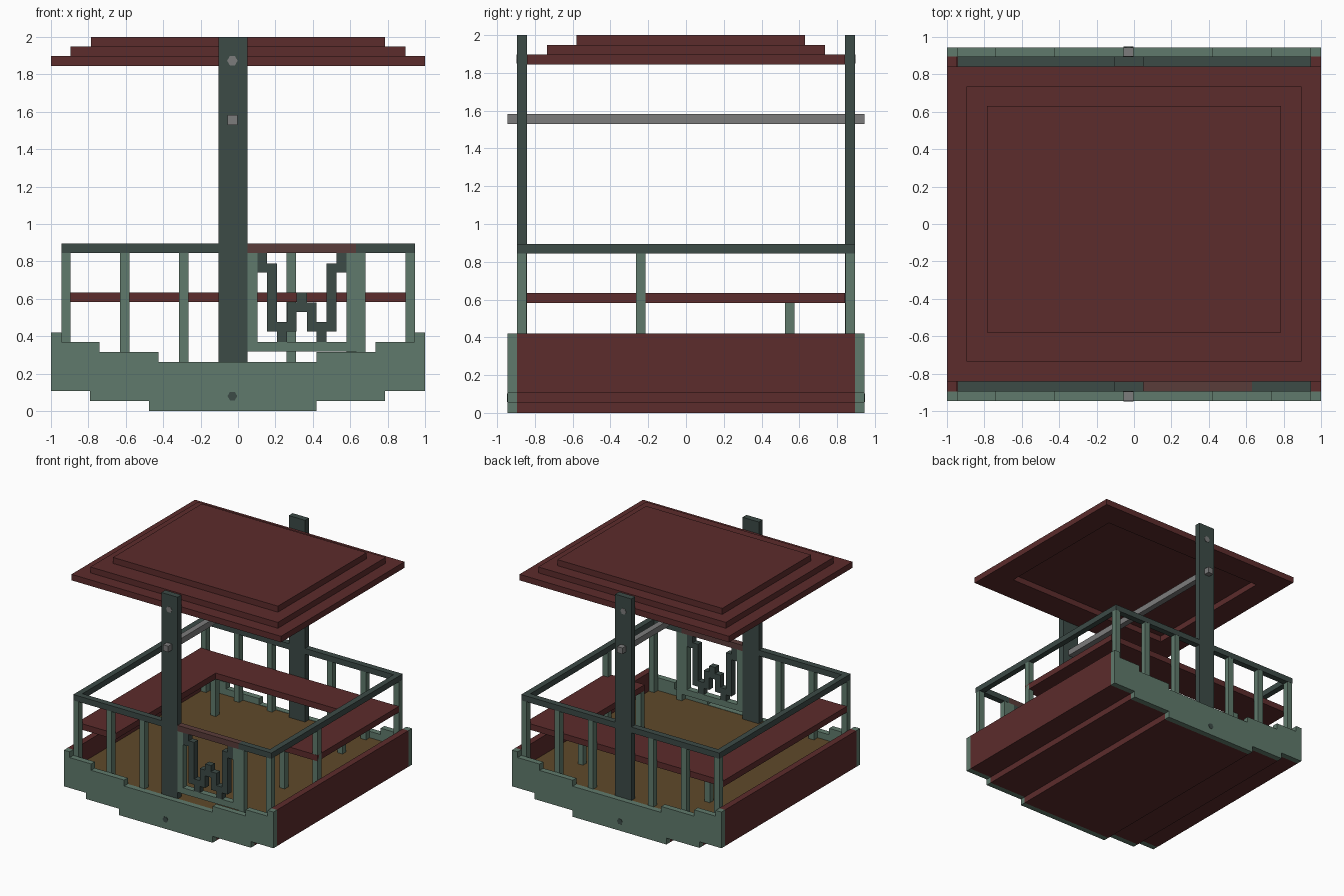
import bpy, bmesh, math
from mathutils import Matrix

cube = bpy.data.objects.get("Cube")
if cube:
    bpy.data.objects.remove(cube, do_unlink=True)


def material(name, rgb):
    m = bpy.data.materials.new(name)
    m.use_nodes = True
    col = (*rgb, 1.0)
    m.diffuse_color = col
    m.node_tree.nodes["Principled BSDF"].inputs["Base Color"].default_value = col
    return m


RED = material("dark red", (0.107, 0.025, 0.025))
GREEN = material("sage green", (0.117, 0.195, 0.150))
TEAL = material("dark teal", (0.045, 0.069, 0.062))
GREY = material("steel grey", (0.200, 0.200, 0.200))
BROWN = material("floor brown", (0.115, 0.066, 0.023))
DOOR_RED = material("faded red", (0.102, 0.045, 0.042))


def finish(name, bm, mat):
    bmesh.ops.recalc_face_normals(bm, faces=bm.faces)
    me = bpy.data.meshes.new(name)
    bm.to_mesh(me)
    bm.free()
    me.materials.append(mat)
    ob = bpy.data.objects.new(name, me)
    bpy.context.collection.objects.link(ob)
    return ob


def boxes(name, mat, *specs):
    """One object from boxes given as (x0, x1, y0, y1, z0, z1)."""
    bm = bmesh.new()
    for x0, x1, y0, y1, z0, z1 in specs:
        mtx = (Matrix.Translation(((x0 + x1) / 2, (y0 + y1) / 2, (z0 + z1) / 2))
               @ Matrix.Diagonal((x1 - x0, y1 - y0, z1 - z0, 1)))
        bmesh.ops.create_cube(bm, size=1, matrix=mtx)
    return finish(name, bm, mat)


def prism(name, mat, outline, y0, y1):
    """Extrude an (x, z) outline along y."""
    bm = bmesh.new()
    face = bm.faces.new([bm.verts.new((x, y0, z)) for x, z in outline])
    ext = bmesh.ops.extrude_face_region(bm, geom=[face])
    moved = [v for v in ext["geom"] if isinstance(v, bmesh.types.BMVert)]
    bmesh.ops.translate(bm, verts=moved, vec=(0, y1 - y0, 0))
    return finish(name, bm, mat)


def bolt(name, mat, z, y, r):
    """Thin hexagonal bolt head facing along y."""
    pts = [(-0.03 + r * math.cos(i * math.pi / 3), z + r * math.sin(i * math.pi / 3))
           for i in range(6)]
    return prism(name, mat, pts, y - 0.003, y + 0.003)


FLOOR = 0.26
RAIL0, RAIL1 = 0.845, 0.895
OUT, IN, END = 0.895, 0.842, 0.945   # fence faces and outermost plane

# Stepped hull, floor and side panels
boxes("hull", RED,
      (-0.475, 0.42, -OUT, OUT, 0.0, 0.08),
      (-0.79, 0.785, -OUT, OUT, 0.055, 0.13),
      (-1, 1, -OUT, OUT, 0.108, 0.21))
boxes("floor", BROWN, (-END, END, -OUT, OUT, 0.21, FLOOR))
for side, s in (("left", 1), ("right", -1)):
    xs = sorted((s * END, s))
    boxes(side + "_panel", RED, (*xs, -OUT, OUT, 0.108, 0.42))

# Stepped end plates, pillars and bolts
OUTLINE = [(-1, 0.108), (-0.79, 0.108), (-0.79, 0.055), (-0.475, 0.055), (-0.475, 0),
           (0.42, 0), (0.42, 0.055), (0.785, 0.055), (0.785, 0.108), (1, 0.108),
           (1, 0.42), (0.945, 0.42), (0.945, 0.37), (0.735, 0.37), (0.735, 0.315),
           (0.42, 0.315), (0.42, 0.263), (-0.425, 0.263), (-0.425, 0.315),
           (-0.74, 0.315), (-0.74, 0.37), (-0.945, 0.37), (-0.945, 0.42), (-1, 0.42)]
for end, s in (("front", -1), ("back", 1)):
    ya, yb = sorted((s * OUT, s * END))
    pa, pb = sorted((s * IN, s * OUT))
    prism(end + "_plate", GREEN, OUTLINE, ya, yb)
    boxes(end + "_pillar", TEAL, (-0.105, 0.05, pa, pb, FLOOR, 2.0))
    bolt(end + "_roof_bolt", GREY, 1.873, s * OUT, 0.028)
    bolt(end + "_lower_bolt", TEAL, 0.08, s * END, 0.026)

# Cross bar between the pillars
boxes("cross_bar", GREY, (-0.055, -0.004, -END, END, 1.53, 1.582))

# Hand rails
boxes("back_rail", TEAL, (-END, END, IN, OUT, RAIL0, RAIL1))
boxes("front_rail", TEAL,
      (-END, -0.1, -OUT, -IN, RAIL0, RAIL1),
      (0.632, END, -OUT, -IN, RAIL0, RAIL1))
for side, s in (("left", 1), ("right", -1)):
    xs = sorted((s * OUT, s * END))
    boxes(side + "_rail", TEAL, (*xs, -IN, IN, RAIL0, RAIL1))


# Fence posts and bench legs
def post(x, y, top):
    return (x - 0.025, x + 0.025, y - 0.025, y + 0.025, FLOOR, top)


boxes("back_posts", GREEN,
      *[post(x, 0.869, RAIL0) for x in (-0.92, -0.605, -0.29, 0.285, 0.605, 0.92)])
boxes("front_posts", GREEN,
      *[post(x, -0.869, RAIL0) for x in (-0.92, -0.605, -0.29, 0.656, 0.92)])
boxes("left_side_post", GREEN, post(0.92, -0.239, RAIL0))
boxes("bench_legs", GREEN, post(-0.605, 0.55, 0.583), post(0.605, 0.55, 0.583),
      post(0.605, -0.239, 0.583))

# U-shaped bench, shorter on the door side
B0, B1 = 0.583, 0.635
boxes("bench", RED,
      (-END, END, 0.525, IN, B0, B1),
      (-END, -0.58, -IN, 0.525, B0, B1),
      (0.58, END, -0.265, 0.525, B0, B1))

# Door: frame, top rail and stepped fretwork mirrored about its centre
DY = (-OUT, -IN)
boxes("door_frame", GREEN,
      (0.05, 0.103, *DY, 0.318, RAIL0),
      (0.58, 0.632, *DY, 0.318, RAIL0),
      (0.103, 0.58, *DY, 0.318, 0.37))
boxes("door_top_rail", DOOR_RED, (0.05, 0.632, *DY, RAIL0, RAIL1))
half = [(0.103, 0.156, 0.742, 0.845), (0.156, 0.208, 0.425, 0.79),
        (0.208, 0.262, 0.37, 0.475), (0.262, 0.314, 0.425, 0.58),
        (0.314, 0.341, 0.53, 0.633)]
fret = []
for x0, x1, z0, z1 in half:
    fret.append((x0, x1, *DY, z0, z1))
    fret.append((0.682 - x1, 0.682 - x0, *DY, z0, z1))
boxes("door_fretwork", TEAL, *fret)

# Stepped roof, with a recess under the lowest tier
R0, R1 = 1.845, 1.897
boxes("roof_lower_tier", RED,
      (-1, -0.79, -IN, IN, R0, R1), (0.79, 1, -IN, IN, R0, R1),
      (-0.79, 0.79, -IN, -0.6, R0, R1), (-0.79, 0.79, 0.62, IN, R0, R1))
boxes("roof_middle_tier", RED, (-0.895, 0.895, -0.735, 0.735, R1, 1.948))
boxes("roof_top_tier", RED, (-0.787, 0.787, -0.58, 0.63, 1.948, 2.0))
